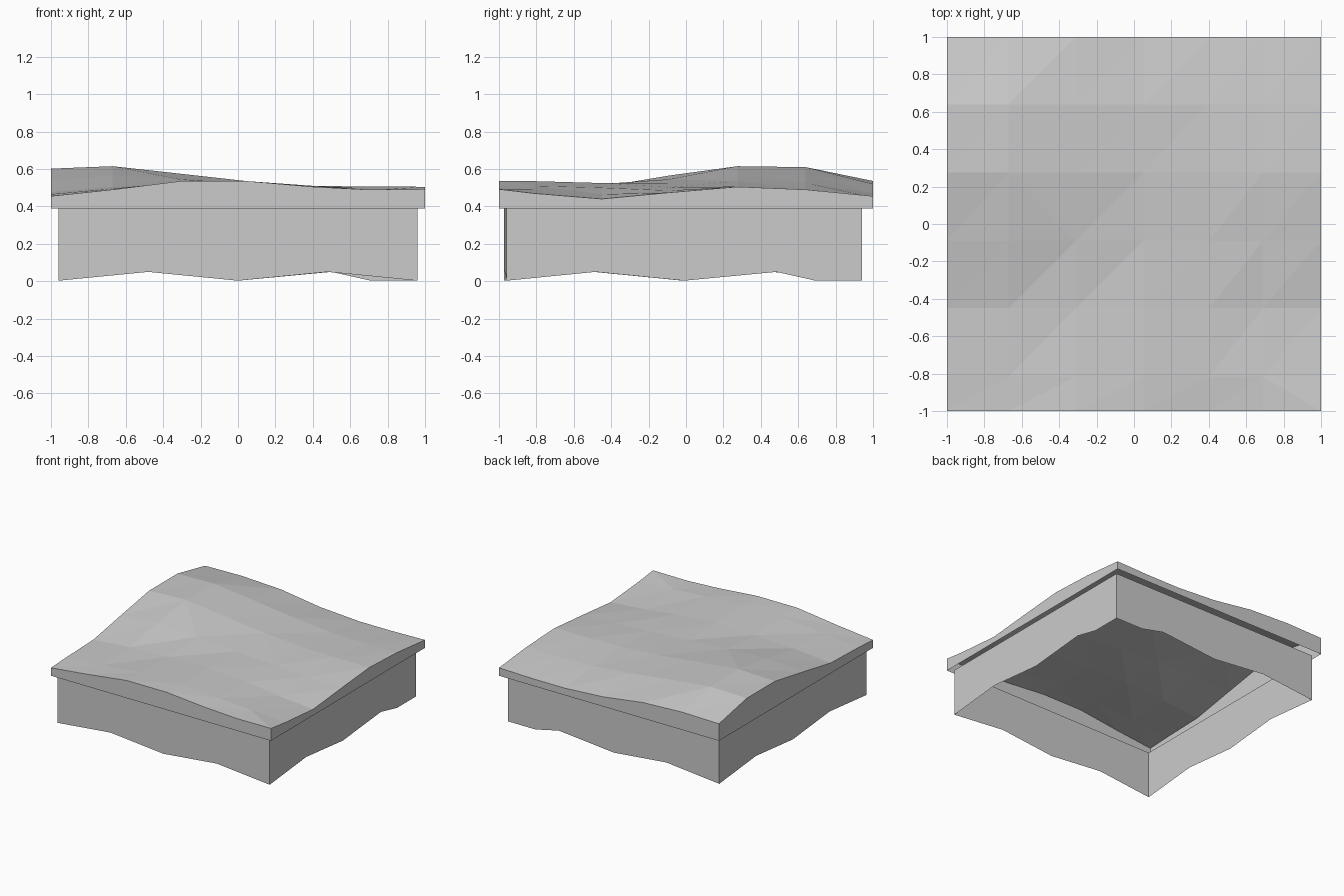
import bpy

if "Cube" in bpy.data.objects:
    bpy.data.objects.remove(bpy.data.objects["Cube"])


def make_object(name, verts, faces):
    mesh = bpy.data.meshes.new(name)
    mesh.from_pydata(verts, [], faces)
    mesh.update()
    obj = bpy.data.objects.new(name, mesh)
    bpy.context.collection.objects.link(obj)
    return obj


def hanging_strip(name, top_points, bottom_points):
    # Open vertical sheet between two matching lines of points
    n = len(top_points)
    faces = [(i, n + i, n + i + 1, i + 1) for i in range(n - 1)]
    return make_object(name, top_points + bottom_points, faces)


RIM_Z = 0.39
XS = [-1, -0.67, -0.31, 0.05, 0.40, 0.69, 1]
YS = [-1, -0.815, -0.45, -0.09, 0.275, 0.64, 1]

# Rolling surface heights, one row per y, front to back
HEIGHTS = [
    [0.455, 0.490, 0.535, 0.535, 0.505, 0.490, 0.492],
    [0.465, 0.495, 0.530, 0.535, 0.510, 0.490, 0.470],
    [0.476, 0.505, 0.520, 0.525, 0.500, 0.465, 0.440],
    [0.540, 0.565, 0.545, 0.522, 0.502, 0.485, 0.474],
    [0.602, 0.615, 0.575, 0.535, 0.510, 0.506, 0.505],
    [0.602, 0.610, 0.570, 0.525, 0.492, 0.487, 0.490],
    [0.530, 0.536, 0.520, 0.470, 0.448, 0.448, 0.455],
]

# Faceted top surface
n = len(XS)
verts = [(x, y, HEIGHTS[j][i]) for j, y in enumerate(YS) for i, x in enumerate(XS)]
faces = []
for j in range(n - 1):
    for i in range(n - 1):
        a, b = j * n + i, j * n + i + 1
        c, d = b + n, a + n
        if (i, j) in {(1, 3), (3, 3), (5, 0)}:
            faces += [(a, b, d), (b, c, d)]
        else:
            faces += [(a, b, c), (a, c, d)]
make_object("rolling_top", verts, faces)

# Rim: edge of the surface dropped to a level line
front = verts[:n]
right = verts[n - 1::n]
back = verts[-n:][::-1]
left = verts[0::n][::-1]
loop = front + right[1:] + back[1:] + left[1:]
hanging_strip("rim", loop, [(x, y, RIM_Z) for x, y, z in loop])

# Skirt walls with a wavy lower edge
EVEN = [(0, 0.003), (0.25, 0.05), (0.5, 0.003), (0.75, 0.05), (1, 0.003)]
FLAT_END = [(0, 0.003), (0.25, 0.05), (0.5, 0.003), (0.76, 0.05),
            (0.87, 0.003), (1, 0.003)]


def skirt(name, start, end, wave):
    pts = [(start[0] + (end[0] - start[0]) * t,
            start[1] + (end[1] - start[1]) * t, z) for t, z in wave]
    hanging_strip(name, [(x, y, RIM_Z) for x, y, z in pts], pts)


fl, fr = (-0.96, -0.972), (0.96, -0.96)
bl, br = (-0.96, 0.94), (0.96, 0.94)
skirt("front_skirt", fl, fr, EVEN)
skirt("right_skirt", fr, br, FLAT_END)
skirt("back_skirt", bl, br, FLAT_END)
skirt("left_skirt", bl, fl, EVEN)
